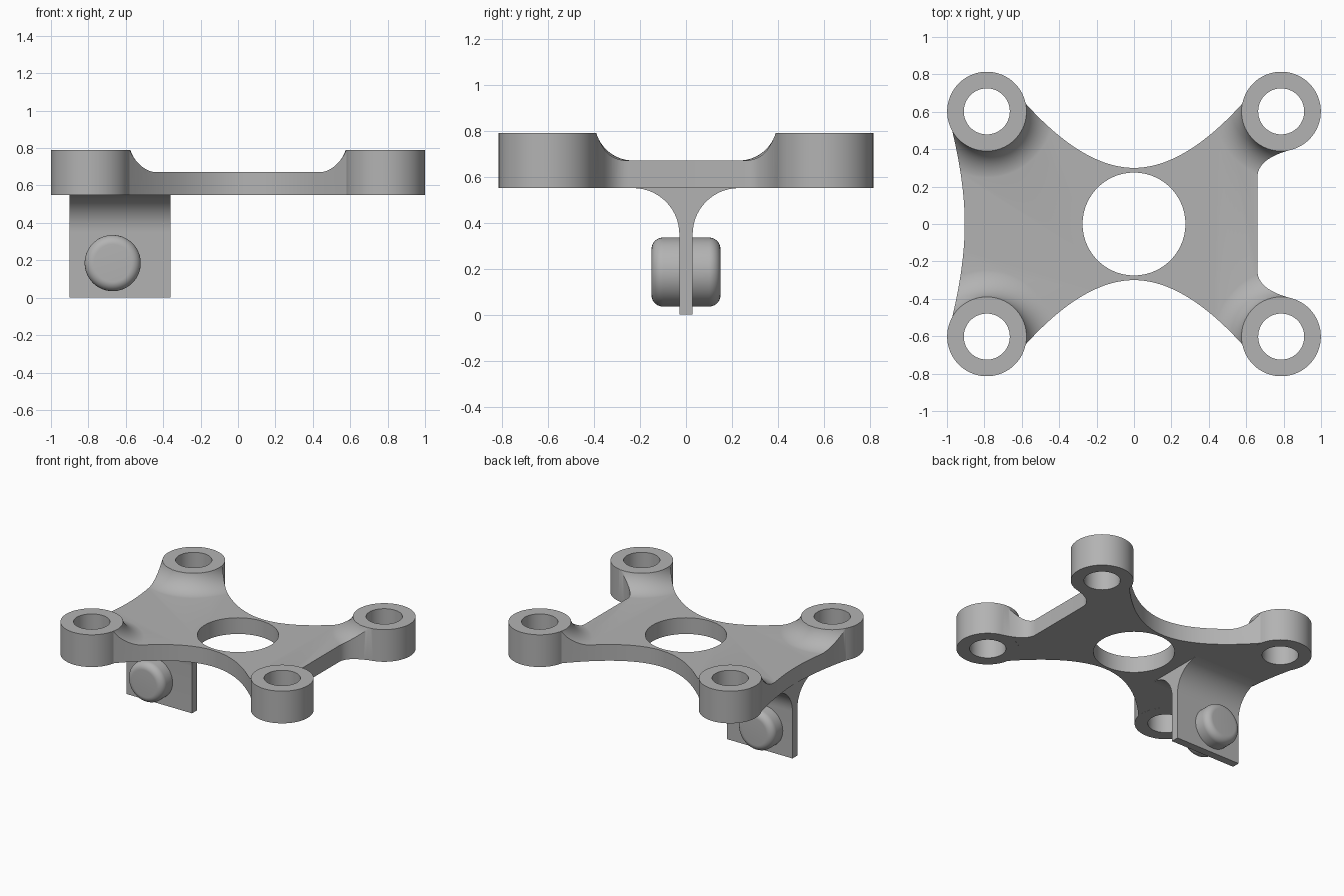
import bpy, bmesh, math
from mathutils import Vector, Matrix

cube = bpy.data.objects.get("Cube")
if cube:
    bpy.data.objects.remove(cube, do_unlink=True)

# Single grey finish
grey = bpy.data.materials.new("plain grey")
grey.use_nodes = True
colour = (0.45, 0.45, 0.45, 1)
grey.diffuse_color = colour
grey.node_tree.nodes["Principled BSDF"].inputs["Base Color"].default_value = colour

BOSS_X, BOSS_Y, BOSS_R, BORE_R = 0.787, 0.602, 0.212, 0.123
BOTTOM, PLATE_TOP, TOP = 0.55, 0.67, 0.79
CORNERS = [(sx * BOSS_X, sy * BOSS_Y) for sx in (-1, 1) for sy in (-1, 1)]


def add_object(name, bm):
    bmesh.ops.recalc_face_normals(bm, faces=bm.faces)
    mesh = bpy.data.meshes.new(name)
    bm.to_mesh(mesh)
    bm.free()
    mesh.materials.append(grey)
    obj = bpy.data.objects.new(name, mesh)
    bpy.context.collection.objects.link(obj)
    return obj


def prism(name, points, direction):
    """Extrude a closed outline of 3D points along a direction."""
    bm = bmesh.new()
    face = bm.faces.new([bm.verts.new(p) for p in points])
    moved = bmesh.ops.extrude_face_region(bm, geom=[face])["geom"]
    verts = [v for v in moved if isinstance(v, bmesh.types.BMVert)]
    bmesh.ops.translate(bm, verts=verts, vec=direction)
    return add_object(name, bm)


def lathe(name, profile, matrix, sides=72):
    """Spin a (radius, height) profile into a closed solid."""
    bm = bmesh.new()
    rings = [[bm.verts.new(matrix @ Vector((r * math.cos(a), r * math.sin(a), z)))
              for a in (2 * math.pi * i / sides for i in range(sides))]
             for r, z in profile]
    for low, high in zip(rings, rings[1:]):
        for i in range(sides):
            j = (i + 1) % sides
            bm.faces.new((low[i], low[j], high[j], high[i]))
    bm.faces.new(rings[0][::-1])
    bm.faces.new(rings[-1])
    return add_object(name, bm)


def cylinder(name, x, y, radius, low, high):
    return lathe(name, [(radius, low), (radius, high)], Matrix.Translation((x, y, 0)))


def combine(target, tool, operation):
    """Apply a boolean and discard the tool."""
    tool.hide_render = True
    mod = target.modifiers.new(operation.lower(), "BOOLEAN")
    mod.operation, mod.solver, mod.object = operation, "EXACT", tool
    graph = bpy.context.evaluated_depsgraph_get()
    mesh = bpy.data.meshes.new_from_object(target.evaluated_get(graph))
    target.modifiers.clear()
    target.data = mesh
    bpy.data.objects.remove(tool, do_unlink=True)


def bezier(a, b, c, steps=20):
    """Quadratic curve from a to c, pulled towards b."""
    a, b, c = Vector(a), Vector(b), Vector(c)
    return [(1 - t) ** 2 * a + 2 * t * (1 - t) * b + t * t * c
            for t in (i / steps for i in range(steps + 1))]


def arc(cx, cy, radius, start, end, steps=14):
    angles = [math.radians(start + (end - start) * i / steps) for i in range(steps + 1)]
    return [(cx + radius * math.cos(a), cy + radius * math.sin(a)) for a in angles]


# Plate outline: rear half from right edge to left edge, then mirrored
half = bezier((0.66, 0.25), (0.66, 0.35), (0.84, 0.397))
half.append(Vector((BOSS_X, BOSS_Y)))
rear = bezier((0, 0.30), (0.27, 0.30), (0.585, 0.65))
half += rear[::-1] + [Vector((-p.x, p.y)) for p in rear[1:]]
half.append(Vector((-BOSS_X, BOSS_Y)))
half += bezier((-0.972, 0.498), (-0.905, 0.22), (-0.905, 0))
outline = half + [Vector((p.x, -p.y)) for p in half[-2::-1]]
plate = prism("mounting_plate", [(p.x, p.y, BOTTOM) for p in outline],
              (0, 0, TOP - BOTTOM - 0.001))

# Cutter that lowers the plate but leaves a cove around each boss
cove_r = 0.167
cove = [(r, z) for r, z in arc(BOSS_R + 0.16, PLATE_TOP + cove_r, cove_r, 270, 196)]
cove = [(cove[0][0], 0.6)] + [p for p in cove if p[1] < TOP] + [(BOSS_R, TOP), (BOSS_R, 1)]
cutter = prism("cove_cutter", [(sx * 1.3, sy * 1.2, PLATE_TOP + 0.001)
                               for sx, sy in ((-1, -1), (1, -1), (1, 1), (-1, 1))],
               (0, 0, 0.25))
for x, y in CORNERS:
    combine(cutter, lathe("cove", cove, Matrix.Translation((x, y, 0))), "DIFFERENCE")
combine(plate, cutter, "DIFFERENCE")

# Corner bosses, their bores and the central opening
for x, y in CORNERS:
    combine(plate, cylinder("boss", x, y, BOSS_R, BOTTOM - 0.0005, TOP), "UNION")
for x, y in CORNERS:
    combine(plate, cylinder("bore", x, y, BORE_R, 0.4, 1), "DIFFERENCE")
combine(plate, cylinder("centre_hole", 0, 0, 0.275, 0.4, 1), "DIFFERENCE")

# Hanging tab with flared root
side = [(0.029, 0)] + arc(0.229, 0.35, 0.2, 180, 90)
section = side + [(-y, z) for y, z in side[::-1]]
tab = prism("hanging_tab", [(-0.9, y, z) for y, z in section], (0.54, 0, 0))

# Rounded pin through the tab
edge = arc(0.1, 0.1, 0.05, 0, 90, 10)
pin_profile = [(r, -z) for r, z in edge[::-1]] + edge
pin = lathe("rounded_pin", pin_profile,
            Matrix.Translation((-0.67, 0, 0.185)) @ Matrix.Rotation(math.pi / 2, 4, "X"))

# Smooth curved surfaces, keep crisp edges
bpy.ops.object.select_all(action="DESELECT")
for obj in (plate, tab, pin):
    obj.select_set(True)
bpy.context.view_layer.objects.active = plate
bpy.ops.object.shade_smooth_by_angle(angle=math.radians(30))
